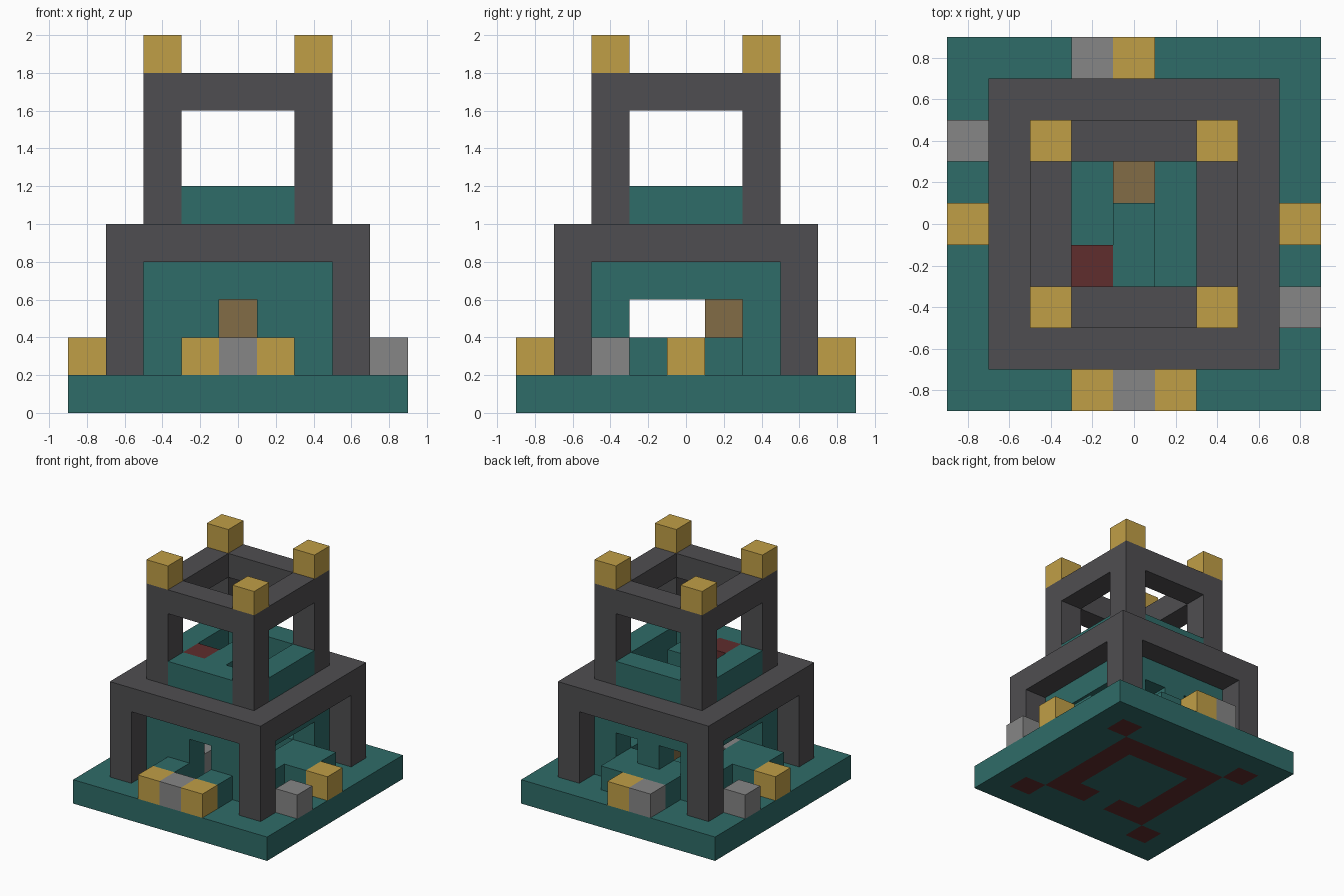
import bpy, bmesh
from mathutils import Vector

if "Cube" in bpy.data.objects:
    bpy.data.objects.remove(bpy.data.objects["Cube"])

U = 0.2          # size of one block
HALF = 4.5       # half of the base, in blocks


def material(name, r, g, b):
    m = bpy.data.materials.new(name)
    m.use_nodes = True
    m.diffuse_color = (r, g, b, 1)
    m.node_tree.nodes["Principled BSDF"].inputs["Base Color"].default_value = (r, g, b, 1)
    return m


teal = material("teal", 0.028, 0.150, 0.140)
dark = material("dark_grey", 0.078, 0.076, 0.082)
gold = material("gold", 0.53, 0.345, 0.062)
grey = material("light_grey", 0.24, 0.24, 0.24)
brown = material("brown", 0.225, 0.152, 0.062)
red = material("dark_red", 0.115, 0.026, 0.026)


def finish(name, bm, *mats):
    me = bpy.data.meshes.new(name)
    bm.to_mesh(me)
    bm.free()
    for m in mats:
        me.materials.append(m)
    ob = bpy.data.objects.new(name, me)
    bpy.context.collection.objects.link(ob)
    return ob


def boxes(name, mat, *cells):
    """One object from boxes given as start and size in blocks."""
    bm = bmesh.new()
    for start, size in cells:
        s = Vector(size)
        c = Vector(start) + s / 2 - Vector((HALF, HALF, 0))
        vs = bmesh.ops.create_cube(bm, size=1)["verts"]
        for v in vs:
            v.co = Vector((v.co.x * s.x, v.co.y * s.y, v.co.z * s.z)) + c
            v.co *= U
    return finish(name, bm, mat)


def ring(lo, hi, z, h):
    """Square ring, one block wide, from lo to hi."""
    n = hi - lo
    return [((lo, lo, z), (n, 1, h)), ((lo, hi - 1, z), (n, 1, h)),
            ((lo, lo + 1, z), (1, n - 2, h)), ((hi - 1, lo + 1, z), (1, n - 2, h))]


def corners(lo, hi, z, h):
    return [((x, y, z), (1, 1, h)) for x in (lo, hi - 1) for y in (lo, hi - 1)]


# Base slab, with the wall and post footprints in red underneath
bm = bmesh.new()
bmesh.ops.create_grid(bm, x_segments=9, y_segments=9, size=HALF * U)
up = bmesh.ops.extrude_face_region(bm, geom=bm.faces[:])["geom"]
bmesh.ops.translate(bm, vec=(0, 0, U), verts=[g for g in up if isinstance(g, bmesh.types.BMVert)])
bmesh.ops.recalc_face_normals(bm, faces=bm.faces[:])
for f in bm.faces:
    c = f.calc_center_median() / U
    x, y = round(c.x), round(c.y)
    post = abs(x) == 3 and abs(y) == 3
    wall = max(abs(x), abs(y)) == 2 and (x, y) != (0, -2)
    if c.z < 0.1 and (post or wall):
        f.material_index = 1
finish("base", bm, teal, red)

# Inner house: walls with doorway and windows
boxes("front_wall", teal, ((2, 2, 1), (2, 1, 2)), ((5, 2, 1), (2, 1, 2)))
boxes("back_wall", teal, ((2, 6, 1), (5, 1, 1)), *[((x, 6, 2), (1, 1, 1)) for x in (2, 4, 6)])
for side, x in (("right", 2), ("left", 6)):
    boxes(side + "_wall", teal, ((x, 3, 1), (1, 3, 1)))
boxes("upper_wall", teal, *ring(2, 7, 3, 2))

# Upper floor with its parapet
boxes("parapet", teal, *[((3, y, 5), (3, 1, 1)) for y in (2, 6)],
      *[((x, 3, 5), (1, 3, 1)) for x in (2, 6)])
boxes("upper_floor", teal, ((4, 3, 5), (1, 2, 1)))
boxes("red_floor_block", red, ((3, 3, 5), (1, 1, 1)))

# Furniture inside
boxes("brown_block", brown, ((4, 5, 2), (1, 1, 1)))
boxes("indoor_grey_block", grey, ((3, 3, 1), (1, 1, 1)))

# Low ledges against the walls
boxes("front_ledges", teal, ((3, 1, 1), (1, 1, 1)), ((5, 1, 1), (1, 1, 1)))
boxes("back_ledge", teal, ((3, 7, 1), (3, 1, 1)))
boxes("left_ledge", teal, ((7, 4, 1), (1, 2, 1)))
boxes("right_ledge", teal, ((1, 3, 1), (1, 2, 1)))

# Frames: posts with a beam ring on top
for name, lo, hi, z, h in (("lower", 1, 8, 1, 3), ("upper", 2, 7, 5, 3)):
    boxes(name + "_posts", dark, *corners(lo, hi, z, h))
    boxes(name + "_beams", dark, *ring(lo, hi, z + h, 1))

# Corner caps and ground blocks
boxes("corner_caps", gold, *corners(2, 7, 9, 1))
boxes("gold_blocks", gold, *[((x, y, 1), (1, 1, 1))
                             for x, y in ((3, 0), (5, 0), (4, 8), (0, 4), (8, 4))])
boxes("grey_blocks", grey, *[((x, y, 1), (1, 1, 1))
                             for x, y in ((4, 0), (3, 8), (0, 6), (8, 2))])
